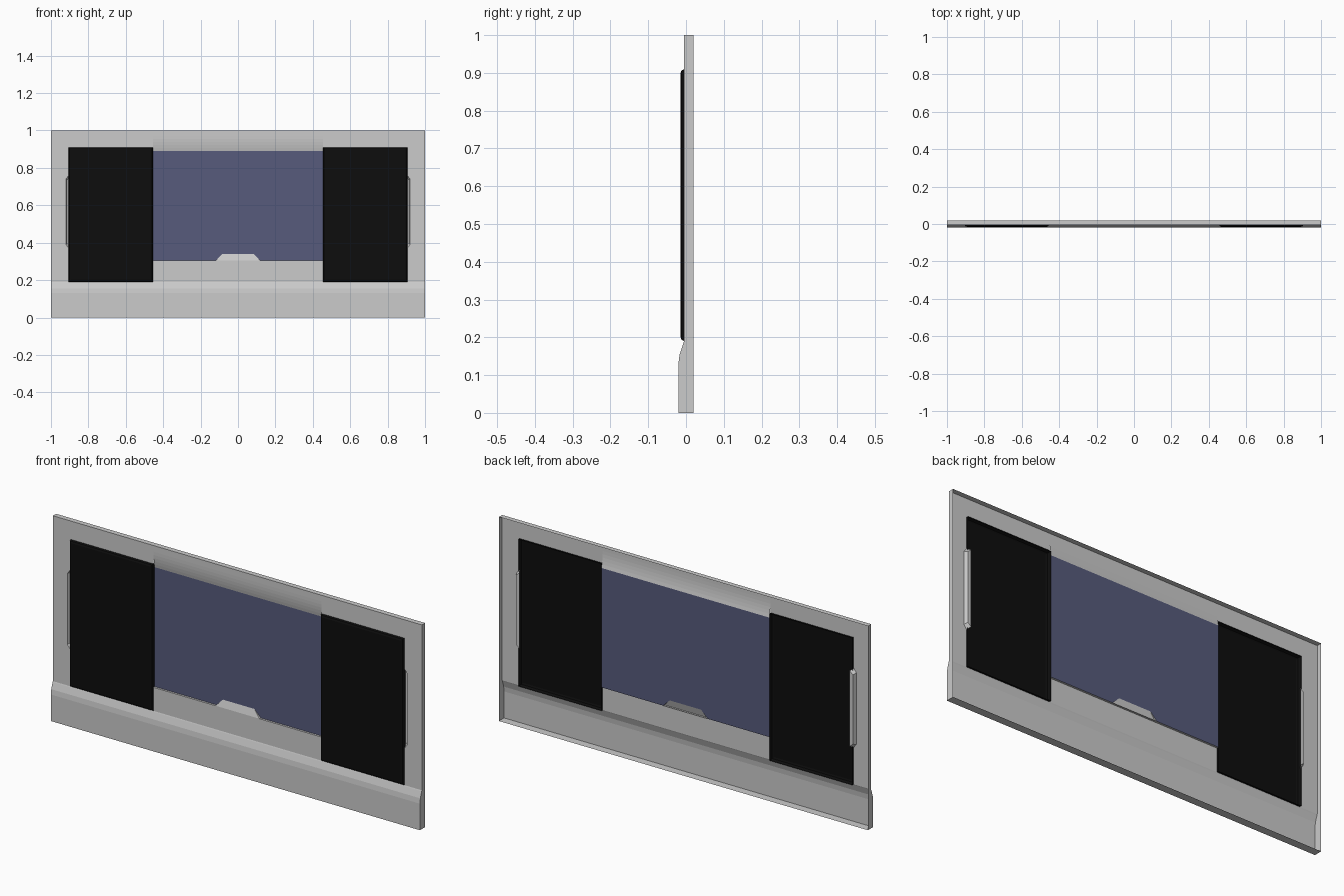
import bpy, bmesh

cube = bpy.data.objects.get("Cube")
if cube:
    bpy.data.objects.remove(cube, do_unlink=True)


def material(name, rgb):
    m = bpy.data.materials.new(name)
    m.use_nodes = True
    m.diffuse_color = (*rgb, 1)
    m.node_tree.nodes["Principled BSDF"].inputs["Base Color"].default_value = (*rgb, 1)
    return m


grey = material("light grey plastic", (0.6, 0.6, 0.6))
black = material("black mesh", (0.004, 0.004, 0.004))
blue = material("blue glass", (0.095, 0.105, 0.2))

FACE = -0.005          # front plane of the panel
BACK = 0.02            # rear edge of the rim
GLASS = 0.005          # plane of the screen
OUT, INN = 0.905, 0.455  # outer and inner edges of the side grilles
LOW, HIGH = 0.19, 0.91   # bottom and top of the grilles
SILL, HEAD = 0.305, 0.89  # bottom and top of the screen


def build(name, polys, mat):
    bm = bmesh.new()
    for p in polys:
        bm.faces.new([bm.verts.new(v) for v in p])
    bmesh.ops.remove_doubles(bm, verts=bm.verts, dist=0.0001)
    bmesh.ops.recalc_face_normals(bm, faces=bm.faces)
    me = bpy.data.meshes.new(name)
    bm.to_mesh(me)
    bm.free()
    me.materials.append(mat)
    ob = bpy.data.objects.new(name, me)
    bpy.context.collection.objects.link(ob)
    return ob


def sweep(profile, x0, x1):
    """Quads that carry a (y, z) profile from x0 to x1."""
    return [[(x0, *a), (x1, *a), (x1, *b), (x0, *b)]
            for a, b in zip(profile, profile[1:])]


def bridge(a, b, closed=False):
    n = len(a)
    return [[a[i], a[(i + 1) % n], b[(i + 1) % n], b[i]]
            for i in range(n if closed else n - 1)]


# Front shell: stepped foot, upper band and sides, open at the back
foot = [(BACK, 0), (-0.02, 0), (-0.02, 0.13), (-0.017, 0.155), (-0.007, 0.185), (FACE, LOW)]
shell = sweep(foot, -1, 1)
shell += sweep([(FACE, 0.97), (FACE, 1), (BACK, 1)], -1, 1)
for s in (-1, 1):
    side = foot[1:] + [(FACE, 1), (BACK, 1), (BACK, 0)]
    shell.append([(s, y, z) for y, z in side])
    shell += sweep([(FACE, HIGH), (FACE, 0.97)], s, s * INN)
build("front_shell", shell, grey)

# Side margins, each with a shallow finger groove beside the grille
for s, label in ((1, "left"), (-1, "right")):
    rim = [(s * OUT, FACE, 0.37), (s * 0.92, FACE, 0.39),
           (s * 0.92, FACE, 0.74), (s * OUT, FACE, 0.76)]
    floor = [(s * 0.895, 0.012, 0.38), (s * 0.913, 0.012, 0.395),
             (s * 0.913, 0.012, 0.735), (s * 0.895, 0.012, 0.75)]
    margin = [(s, FACE, LOW), (s * OUT, FACE, LOW), *rim,
              (s * OUT, FACE, HIGH), (s, FACE, HIGH)]
    build(label + "_margin", [margin], grey)
    build(label + "_finger_groove", bridge(rim, floor) + [floor], grey)

# Curved hood above the screen and ledge below it
hood = []
for i in range(6):
    t = i / 5
    hood.append((FACE + (GLASS - FACE) * t * t, 0.97 - (0.97 - HEAD) * t))
build("screen_hood", sweep(hood, -INN, INN), grey)
build("screen_sill", sweep([(FACE, LOW), (FACE, SILL), (GLASS, SILL)], -INN, INN), grey)

# Sloped tab rising from the sill
tab = [(-0.12, SILL), (-0.085, 0.34), (0.085, 0.34), (0.12, SILL)]
base = [(x, FACE, SILL) for x, z in tab]
top = [(x, GLASS if z > SILL else FACE, z) for x, z in tab]
ends = [[top[i], top[j], (top[i][0], GLASS, SILL)] for i, j in ((0, 1), (3, 2))]
build("sill_tab", [top] + ends, grey)

# Screen, notched around the tab
glass = [(-INN, SILL), *tab, (INN, SILL), (INN, HEAD), (-INN, HEAD)]
build("screen", [[(x, GLASS, z) for x, z in glass]], blue)

# Side grilles: hollow covers with softened front edges
for s, label in ((1, "left"), (-1, "right")):
    rings = []
    for inset, y in ((0, GLASS), (0, FACE), (0.004, -0.012), (0.012, -0.015)):
        a, b = s * (INN + inset), s * (OUT - inset)
        z0, z1 = LOW + inset, HIGH - inset
        rings.append([(a, y, z0), (b, y, z0), (b, y, z1), (a, y, z1)])
    polys = [rings[-1]]
    for r, q in zip(rings, rings[1:]):
        polys += bridge(r, q, True)
    build(label + "_grille", polys, black)
